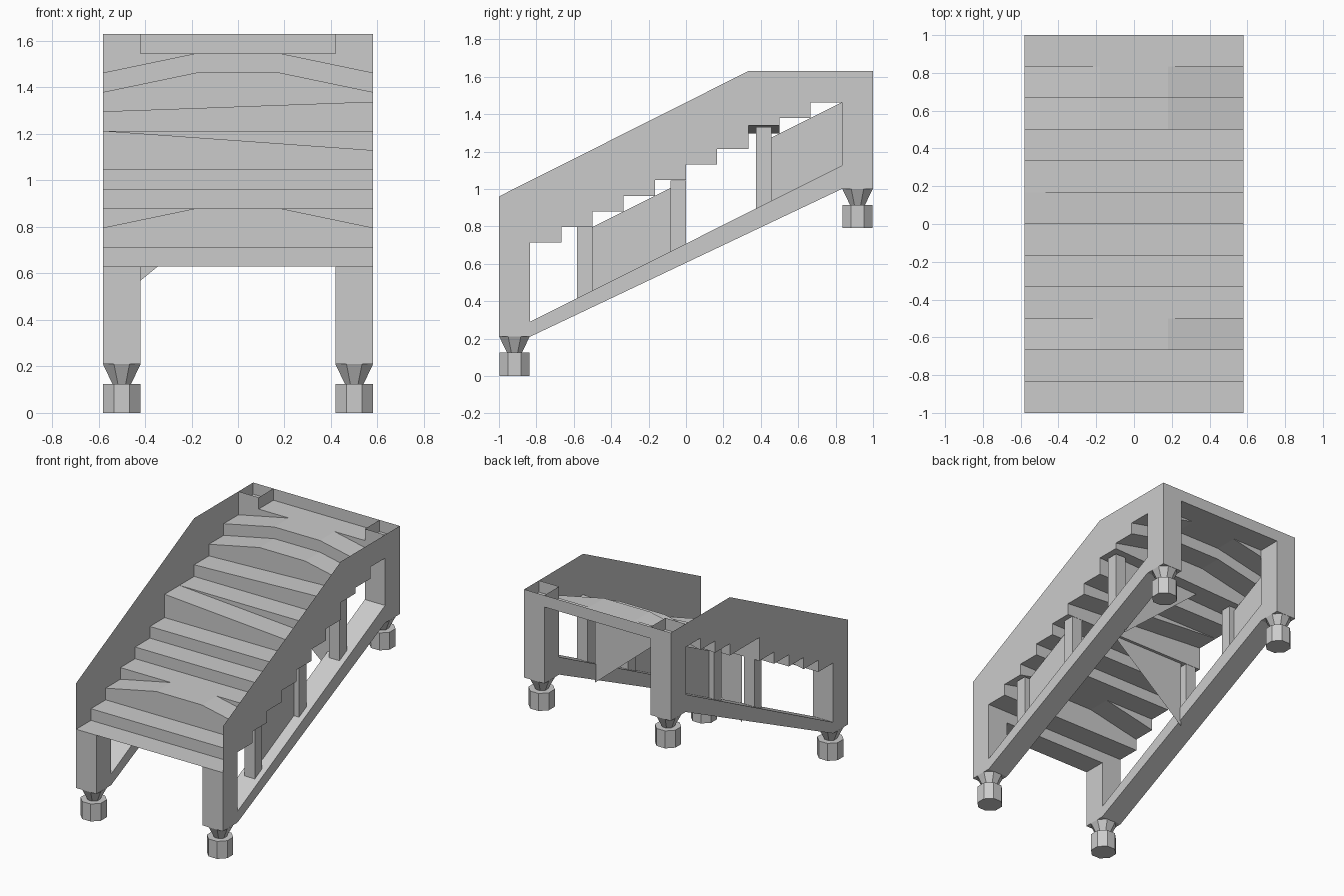
import bpy, bmesh, math
from mathutils import Matrix

cube = bpy.data.objects.get("Cube")
if cube:
    bpy.data.objects.remove(cube, do_unlink=True)

grey = bpy.data.materials.new("stone_grey")
grey.use_nodes = True
colour = (0.6, 0.6, 0.6, 1)
grey.diffuse_color = colour
grey.node_tree.nodes["Principled BSDF"].inputs["Base Color"].default_value = colour

W, INNER, POST = 0.58, 0.42, 5 / 6      # half width, inner post face, post edge
RUN, RISE, BASE, TOP = 1 / 6, 1 / 12, 0.63, 1.63


def finish(name, bm):
    bmesh.ops.remove_doubles(bm, verts=bm.verts, dist=0.0005)
    mesh = bpy.data.meshes.new(name)
    bm.to_mesh(mesh)
    bm.free()
    mesh.materials.append(grey)
    obj = bpy.data.objects.new(name, mesh)
    bpy.context.collection.objects.link(obj)
    return obj


def sheet(name, *polygons):
    bm = bmesh.new()
    for points in polygons:
        bm.faces.new([bm.verts.new(p) for p in points])
    return finish(name, bm)


def prism(name, x0, x1, profile):
    """Solid from a side profile of (y, z) points between two x planes."""
    bm = bmesh.new()
    face = bm.faces.new([bm.verts.new((x0, y, z)) for y, z in profile])
    grown = bmesh.ops.extrude_face_region(bm, geom=[face])["geom"]
    moved = [g for g in grown if isinstance(g, bmesh.types.BMVert)]
    bmesh.ops.translate(bm, verts=moved, vec=(x1 - x0, 0, 0))
    bmesh.ops.recalc_face_normals(bm, faces=bm.faces)
    return finish(name, bm)


def box(name, x0, x1, y0, y1, z0, z1):
    return prism(name, x0, x1, [(y0, z0), (y1, z0), (y1, z1), (y0, z1)])


# Worn steps: lift of each uneven tread at four columns, in risers
columns = (-W, -0.18, 0.18, W)
hump = (0, 1, 1, 0)
lifts = {2: hump, 6: (1, 0.655, 0.345, 0), 8: (0, 0.17, 0.33, 0.5), 9: hump, 10: hump}


def tread_z(k, c):
    return BASE + RISE * (k + lifts.get(k, (0, 0, 0, 0))[c])


def step_line(c):
    """Zigzag of (y, z) points along one column."""
    line = []
    for k in range(12):
        y = -1 + k * RUN
        line += [(y, tread_z(k, c)), (y + RUN, tread_z(k, c))]
    return line


bm = bmesh.new()
rows = [[bm.verts.new((x, y, z)) for y, z in step_line(c)] for c, x in enumerate(columns)]
for a, b in zip(rows, rows[1:]):
    for i in range(len(a) - 1):
        bm.faces.new((a[i], b[i], b[i + 1], a[i + 1]))
finish("steps", bm)

# Thin side walls that follow the steps
for c, side in ((0, "right"), (3, "left")):
    x = columns[c]
    outline = step_line(c) + [(1, TOP), (1 / 3, TOP), (-1, 0.96)]
    points = []
    for y, z in outline:
        if not points or (x, y, z) != points[-1]:
            points.append((x, y, z))
    sheet(side + "_wall", points)

# Rear rim
landing = tread_z(11, 0)
sheet("rear_rim", [(W, 1, landing), (-W, 1, landing), (-W, 1, TOP), (W, 1, TOP)])


def foot(name, x, y, z):
    bm = bmesh.new()
    turn = Matrix.Rotation(math.pi / 8, 4, "Z")
    wide = 0.081 / math.cos(math.pi / 8)
    for low, high, r0, r1 in ((0, 0.125, wide, wide), (0.125, 0.21, wide / 2, wide)):
        bmesh.ops.create_cone(bm, cap_ends=True, segments=8, radius1=r0, radius2=r1,
                              depth=high - low,
                              matrix=Matrix.Translation((x, y, z + (low + high) / 2)) @ turn)
    finish(name, bm)


# Posts, feet and sloping beams on both sides
for s, side in ((-1, "right"), (1, "left")):
    xa, xb = sorted((s * INNER, s * W))
    box(side + "_front_post", xa, xb, -1, -POST, 0.21, BASE)
    box(side + "_rear_post", xa, xb, POST, 1, 1.0, landing)
    sheet(side + "_post_collar",
          [(s * INNER, 1, landing), (s * INNER, POST, landing), (s * INNER, POST, TOP), (s * INNER, 1, TOP)],
          [(s * INNER, POST, landing), (s * W, POST, landing), (s * W, POST, TOP), (s * INNER, POST, TOP)])
    foot(side + "_front_foot", s * 0.5, -0.917, 0)
    foot(side + "_rear_foot", s * 0.5, 0.917, 0.79)
    prism(side + "_beam", xa, xb, [(-POST, 0.21), (POST, 1.0), (POST, 1.125), (-POST, 0.29)])

# Struts between beam and steps
for s, y, top in ((1, -0.542, 0.796), (1, -0.042, 1.046), (1, 0.415, 1.33),
                  (-1, -0.042, 1.046), (-1, 0.415, 1.295)):
    low = 0.66 + y * 0.48
    side = "left" if s > 0 else "right"
    box(side + "_strut", s * 0.5 - 0.041, s * 0.5 + 0.041, y - 0.041, y + 0.041, low, top)


# Infill panels under the steps
def panel(name, x, y0, y1):
    sheet(name, [(x, y0, 0.66 + y0 / 2), (x, y1, 0.66 + y1 / 2),
                 (x, y1, 1.046 + y1 / 2), (x, y0, 1.046 + y0 / 2)])


panel("left_panel", 0.5, -0.5, -0.083)
panel("right_panel", -0.5, 0.456, POST)

# Triangular braces
sheet("right_brace", [(-0.43, -0.02, 0.56), (-0.43, -0.02, 1.046), (0.16, -0.02, 1.046)])
sheet("left_brace", [(0.43, 0.415, 0.78), (0.43, 0.415, 1.33), (-0.2, 0.415, 1.308)])
